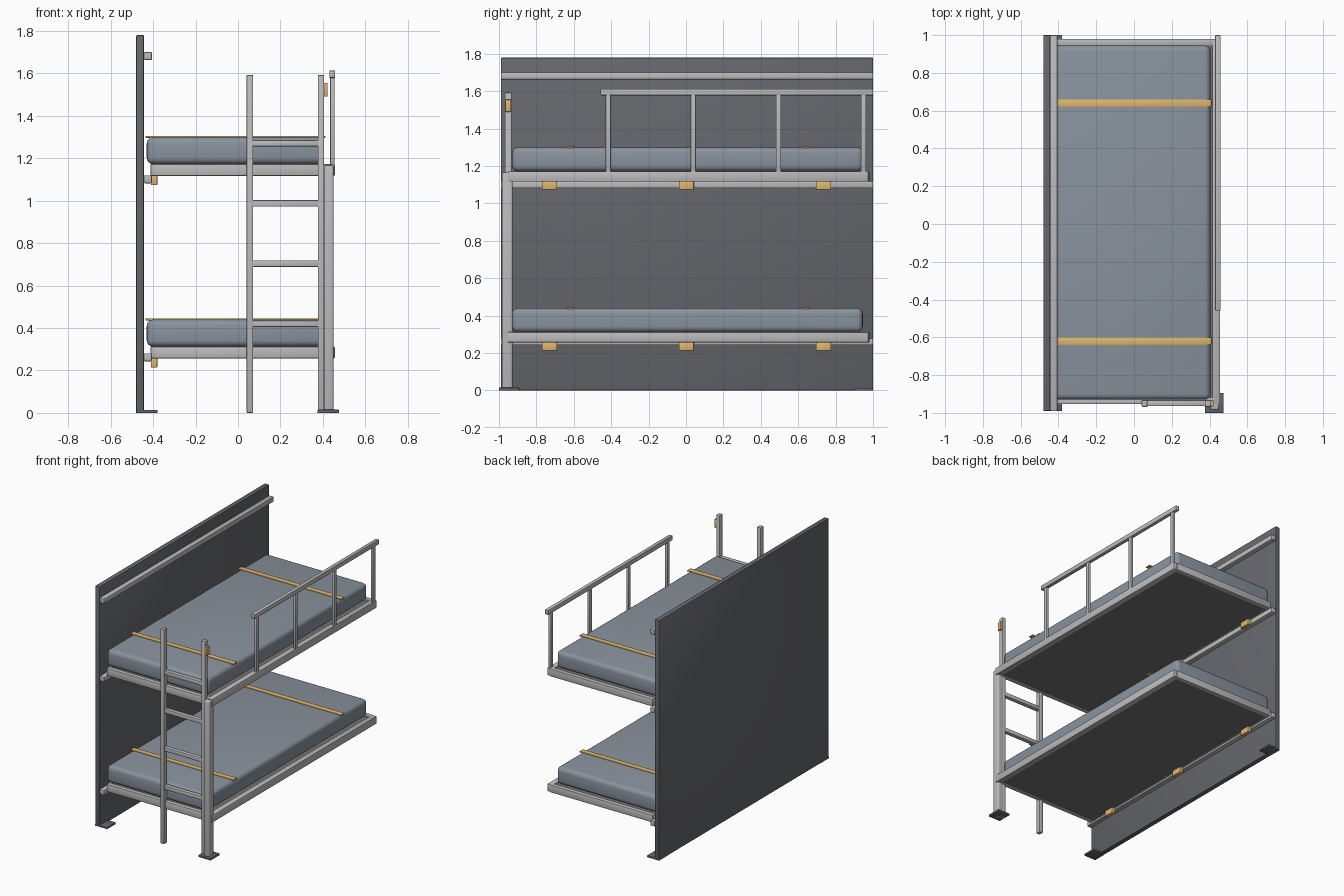
import bpy

if "Cube" in bpy.data.objects:
    bpy.data.objects.remove(bpy.data.objects["Cube"])


def material(name, rgb):
    m = bpy.data.materials.new(name)
    m.diffuse_color = (*rgb, 1)
    m.use_nodes = True
    m.node_tree.nodes["Principled BSDF"].inputs["Base Color"].default_value = m.diffuse_color
    return m


DARK = material("panel_dark", (0.13, 0.135, 0.15))
CLOTH = material("cloth_blue_grey", (0.25, 0.29, 0.34))
DECK = material("deck_dark", (0.17, 0.17, 0.17))
AMBER = material("amber", (0.75, 0.48, 0.16))
STEEL = material("steel", (0.5, 0.5, 0.51))


def box(name, x, y, z, mat=STEEL, bevel=0.004, segments=2):
    """Bevelled box from its (min, max) range on each axis."""
    bpy.ops.mesh.primitive_cube_add(size=1)
    ob = bpy.context.object
    ob.name = name
    ob.location = [(a + b) / 2 for a, b in (x, y, z)]
    ob.scale = [b - a for a, b in (x, y, z)]
    bpy.ops.object.transform_apply(location=False, rotation=False, scale=True)
    ob.data.materials.append(mat)
    if bevel:
        mod = ob.modifiers.new("Bevel", 'BEVEL')
        mod.width = bevel
        mod.segments = segments
        bpy.ops.object.modifier_apply(modifier="Bevel")
        bpy.ops.object.shade_smooth_by_angle()
    return ob


# Wall panel with its floor plates and horizontal rails
box("wall_panel", (-0.48, -0.443), (-0.99, 1.0), (0, 1.78), DARK, 0.005)
for y in (-0.99, 0.9):
    box("wall_foot", (-0.48, -0.38), (y, y + 0.1), (0, 0.014), DARK, 0.002)
for z in (0.243, 1.082, 1.663):
    box("wall_rail", (-0.443, -0.406), (-0.99, 1.0), (z, z + 0.037))

# Two identical bunks
for level, z in (("lower", 0.257), ("upper", 1.117)):
    top = z + 0.055
    box(level + "_deck", (-0.40, 0.43), (-0.94, 0.97), (z + 0.004, top - 0.01), DECK, 0)
    box(level + "_back_rail", (-0.412, -0.398), (-0.95, 0.98), (z, top))
    box(level + "_front_rail", (0.415, 0.456), (-0.953, 0.975), (z, top))
    for y in (-0.953, 0.945):
        box(level + "_end_rail", (-0.41, 0.43), (y, y + 0.035), (z, top))

    # Mattress: rounded vertical corners, then softened top and bottom
    ob = box(level + "_mattress", (-0.43, 0.405), (-0.93, 0.945),
             (top, top + 0.128), CLOTH, 0.03, 4)

    # Straps lying across the mattress
    for y in (-0.62, 0.64):
        box(level + "_strap", (-0.435, 0.412), (y - 0.02, y + 0.02),
            (top + 0.124, top + 0.133), AMBER, 0.002)

    # Hinges under the wall side
    for y in (-0.73, 0.002, 0.735):
        box(level + "_hinge", (-0.41, -0.38), (y - 0.04, y + 0.04),
            (z - 0.043, z), AMBER, 0.003)

# Corner post and its floor plate
box("corner_post", (0.405, 0.451), (-0.985, -0.927), (0, 1.165), bevel=0.01, segments=3)
box("post_foot", (0.375, 0.475), (-1.0, -0.895), (0, 0.015), DARK, 0.002)

# Ladder
for x in (0.041, 0.376):
    box("ladder_stile", (x, x + 0.03), (-0.968, -0.932), (0, 1.592))
for i in range(4):
    z = 0.405 + 0.2835 * i
    box("ladder_rung", (0.065, 0.38), (-0.964, -0.932), (z, z + 0.03))
box("ladder_latch", (0.405, 0.422), (-0.965, -0.935), (1.49, 1.555), AMBER, 0.003)

# Guard rail on the upper bunk
box("guard_top_rail", (0.43, 0.458), (-0.458, 1.0), (1.578, 1.613))
for i in range(4):
    y = -0.416 + 0.455 * i
    box("guard_post", (0.434, 0.455), (y - 0.014, y + 0.014), (1.16, 1.585))
